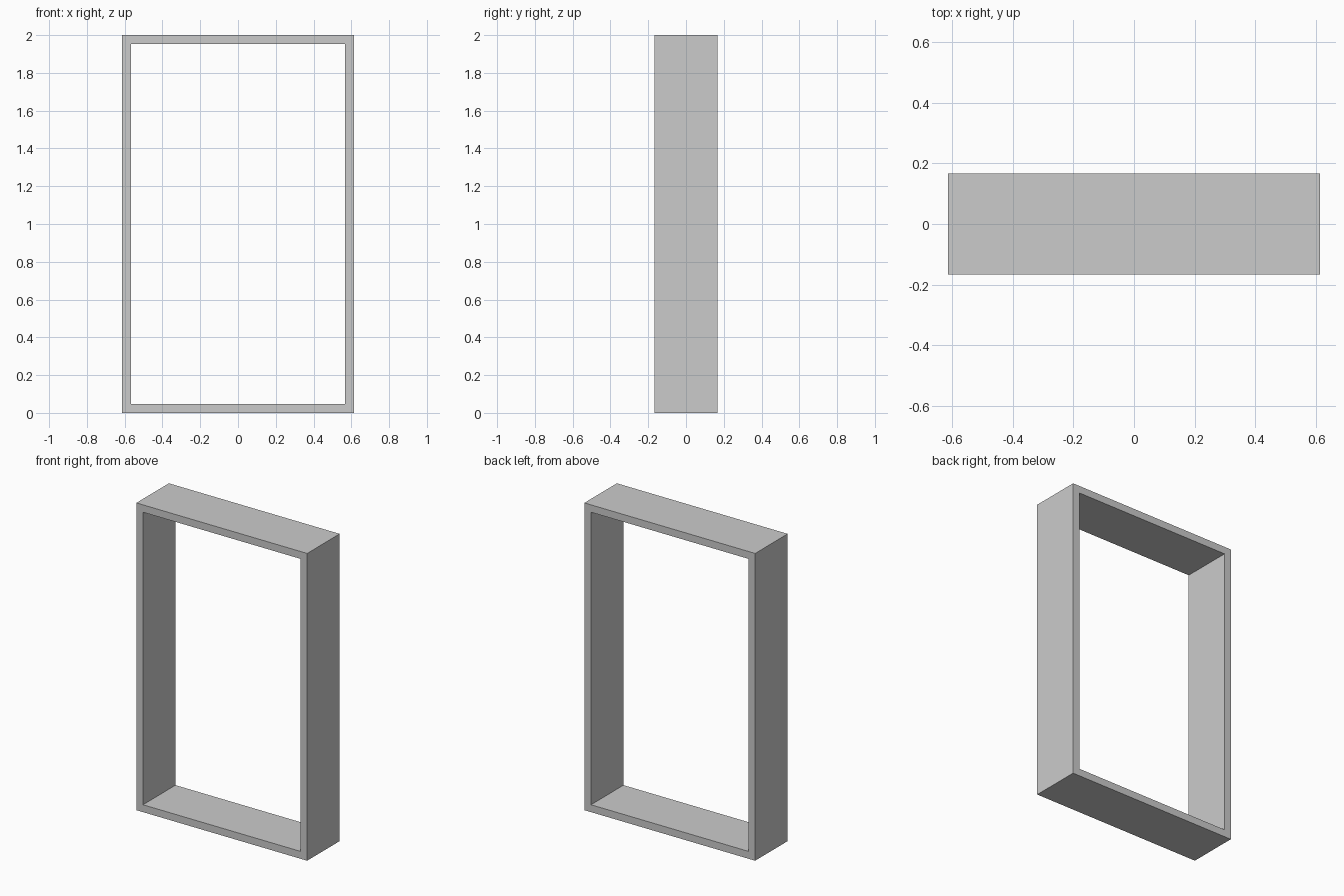
import bpy
import bmesh

if "Cube" in bpy.data.objects:
    bpy.data.objects.remove(bpy.data.objects["Cube"])

WIDTH, DEPTH, HEIGHT, WALL = 1.23, 0.334, 2.0, 0.048


def rect_loop(bm, inset, y):
    """Rectangle of verts in the XZ plane, inset from the outer outline."""
    x, lo, hi = WIDTH / 2 - inset, inset, HEIGHT - inset
    return [bm.verts.new((px, y, pz))
            for px, pz in ((-x, lo), (x, lo), (x, hi), (-x, hi))]


# Open rectangular frame: sweep the wall section around four corners
bm = bmesh.new()
rings = [rect_loop(bm, inset, y) for inset, y in (
    (0, -DEPTH / 2), (0, DEPTH / 2), (WALL, DEPTH / 2), (WALL, -DEPTH / 2))]
for i in range(4):
    a, b = rings[i], rings[(i + 1) % 4]
    for j in range(4):
        k = (j + 1) % 4
        bm.faces.new((a[j], a[k], b[k], b[j]))
bmesh.ops.recalc_face_normals(bm, faces=bm.faces)

mesh = bpy.data.meshes.new("open_frame")
bm.to_mesh(mesh)
bm.free()
frame = bpy.data.objects.new("open_frame", mesh)
bpy.context.collection.objects.link(frame)
